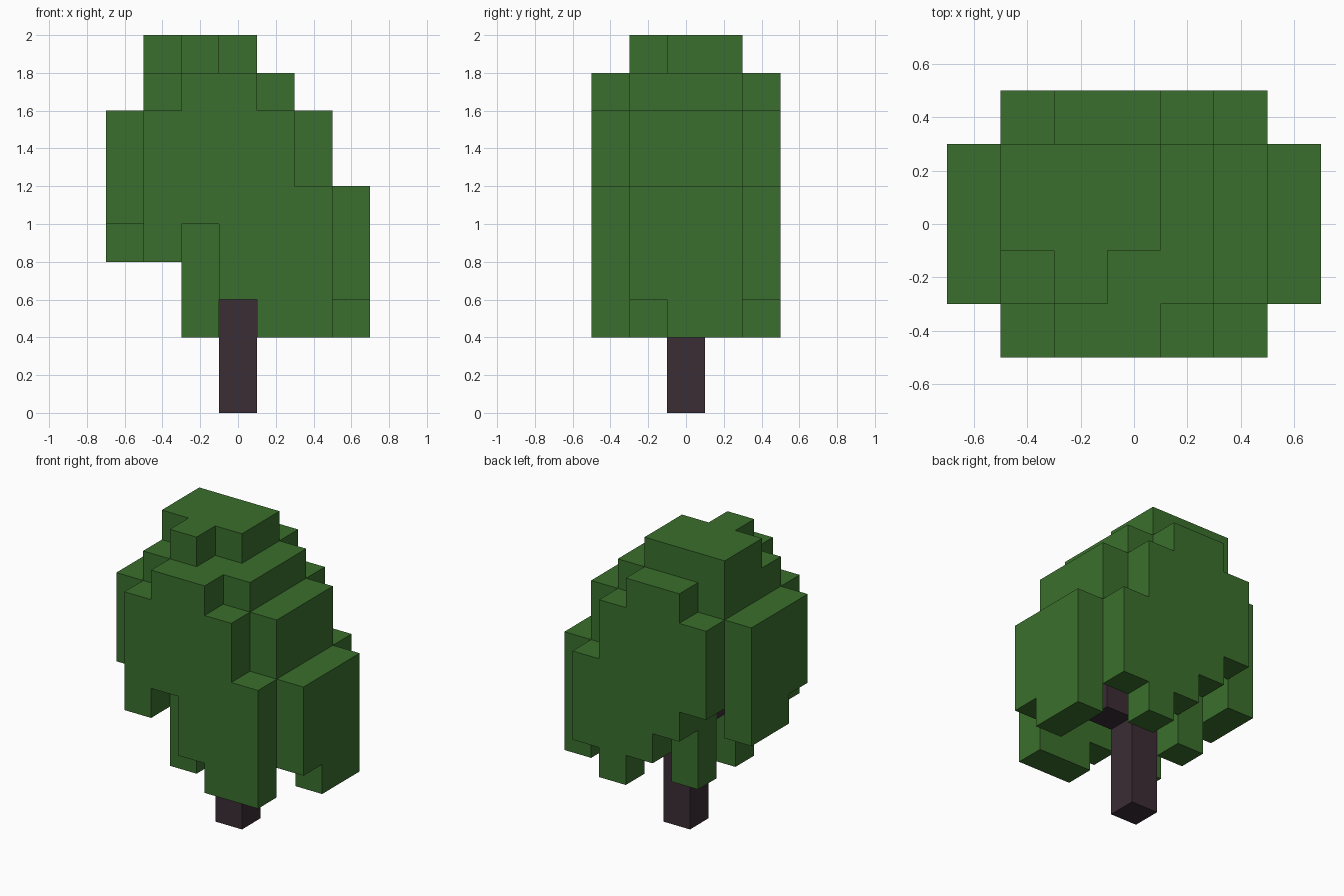
import bpy
import bmesh
import math

if "Cube" in bpy.data.objects:
    bpy.data.objects.remove(bpy.data.objects["Cube"], do_unlink=True)

U = 0.2  # block size


def make_material(name, rgb):
    mat = bpy.data.materials.new(name)
    mat.use_nodes = True
    color = (*rgb, 1.0)
    mat.diffuse_color = color
    bsdf = next(n for n in mat.node_tree.nodes if n.type == "BSDF_PRINCIPLED")
    bsdf.inputs["Base Color"].default_value = color
    return mat


green = make_material("leaf green", (0.043, 0.159, 0.026))
brown = make_material("dark bark", (0.044, 0.026, 0.036))


def column(i, j, bottom, top):
    """Blocks stacked from bottom to top, counted in block heights."""
    return {(i, j, k) for k in range(bottom, top)}


def columns(spans, place):
    cells = set()
    for n, (bottom, top) in spans.items():
        cells |= column(*place(n), bottom, top)
    return cells


# Outer leaf slabs, one block thick: column -> (bottom, top)
front = columns({-2: (4, 8), -1: (5, 9), 0: (3, 9), 1: (2, 8), 2: (2, 6)}, lambda i: (i, -2))
back = columns({-2: (5, 8), -1: (4, 9), 0: (3, 9), 1: (2, 8), 2: (3, 6)}, lambda i: (i, 2))
left = columns({-1: (3, 6), 0: (2, 6), 1: (2, 6)}, lambda j: (3, j))
right = columns({-1: (5, 8), 0: (4, 8), 1: (4, 8)}, lambda j: (-3, j))

# Stepped crown over the hollow middle
crown = set()
for j in (-1, 0, 1):
    crown |= column(2, j, 6, 8)
    for i in (-2, -1, 0, 1):
        crown |= column(i, j, 8, 9)
    if j >= 0:
        for i in (-2, -1, 0):
            crown |= column(i, j, 9, 10)
crown |= column(-1, -1, 9, 10)

# Inner leaf clumps hanging below the crown
hanging = column(-1, -1, 2, 5) | column(-1, 1, 2, 5)

# Trunk with two short branches
trunk = column(0, 0, 0, 7) | column(1, 0, 3, 4) | column(-1, 0, 4, 5)

parts = {
    "front_leaves": (front, green),
    "back_leaves": (back, green),
    "left_leaves": (left, green),
    "right_leaves": (right, green),
    "crown_leaves": (crown, green),
    "hanging_leaves": (hanging, green),
    "trunk": (trunk, brown),
}
filled = set().union(*(cells for cells, _ in parts.values()))


def build_blocks(name, cells, mat):
    """Skin the exposed sides of the blocks and merge coplanar faces."""
    bm = bmesh.new()
    for cell in sorted(cells):
        center = (cell[0], cell[1], cell[2] + 0.5)
        for axis in range(3):
            for sign in (-1, 1):
                neighbour = list(cell)
                neighbour[axis] += sign
                if tuple(neighbour) in filled:
                    continue
                corners = []
                for a, b in ((-1, -1), (1, -1), (1, 1), (-1, 1)):
                    p = list(center)
                    p[axis] += sign / 2
                    p[(axis + 1) % 3] += a / 2
                    p[(axis + 2) % 3] += b / 2
                    corners.append(bm.verts.new([c * U for c in p]))
                bm.faces.new(corners if sign > 0 else corners[::-1])
    bmesh.ops.remove_doubles(bm, verts=bm.verts[:], dist=0.001)
    bmesh.ops.dissolve_limit(bm, angle_limit=math.radians(1),
                             verts=bm.verts[:], edges=bm.edges[:])
    mesh = bpy.data.meshes.new(name)
    bm.to_mesh(mesh)
    bm.free()
    mesh.materials.append(mat)
    obj = bpy.data.objects.new(name, mesh)
    bpy.context.collection.objects.link(obj)


for part_name, (part_cells, part_mat) in parts.items():
    build_blocks(part_name, part_cells, part_mat)
